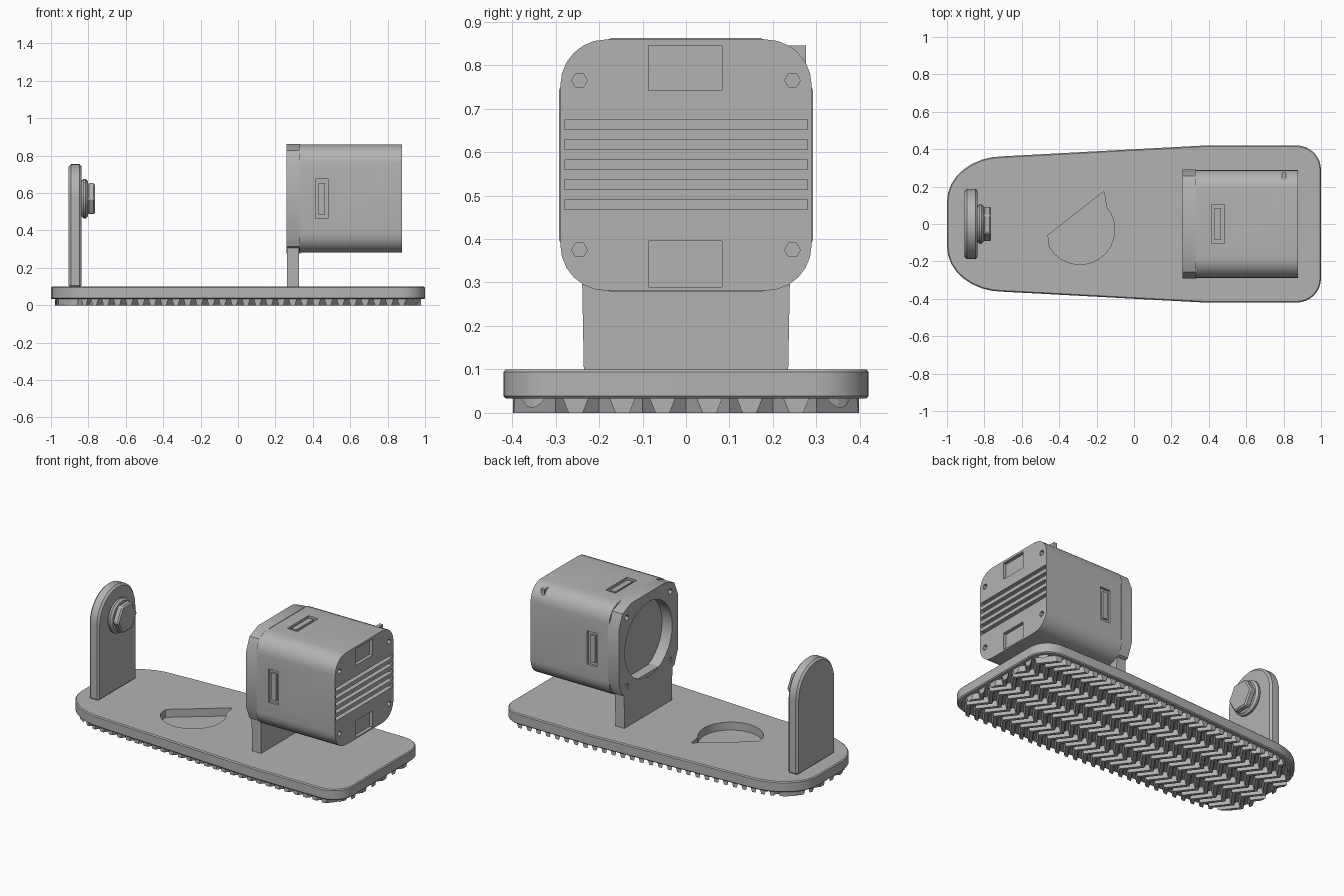
import bpy, bmesh
from math import sin, cos, pi, radians
from mathutils import Matrix, Vector

cube = bpy.data.objects.get("Cube")
if cube:
    bpy.data.objects.remove(cube, do_unlink=True)

grey = bpy.data.materials.new("plain grey")
grey.use_nodes = True
grey.diffuse_color = (0.45, 0.45, 0.45, 1)
grey.node_tree.nodes["Principled BSDF"].inputs["Base Color"].default_value = grey.diffuse_color


def finish(name, bm):
    bmesh.ops.recalc_face_normals(bm, faces=bm.faces)
    mesh = bpy.data.meshes.new(name)
    bm.to_mesh(mesh)
    bm.free()
    obj = bpy.data.objects.new(name, mesh)
    bpy.context.collection.objects.link(obj)
    mesh.materials.append(grey)
    return obj


def prism(name, outline, low, high, axis="z"):
    """Extrude an outline of (x, y) along z, or of (y, z) along x."""
    bm = bmesh.new()
    place = (lambda p, h: (p[0], p[1], h)) if axis == "z" else (lambda p, h: (h, p[0], p[1]))
    ends = [[bm.verts.new(place(p, h)) for p in outline] for h in (low, high)]
    for end in ends:
        bm.faces.new(end)
    n = len(outline)
    for i in range(n):
        j = (i + 1) % n
        bm.faces.new((ends[0][i], ends[0][j], ends[1][j], ends[1][i]))
    return finish(name, bm)


def box(name, x, y, z):
    return prism(name, [(x[0], y[0]), (x[1], y[0]), (x[1], y[1]), (x[0], y[1])], *z)


def arc(cx, cy, r, start, end, steps=8):
    angles = [radians(start + (end - start) * i / steps) for i in range(steps + 1)]
    return [(cx + r * cos(a), cy + r * sin(a)) for a in angles]


def circle(cx, cy, r, sides):
    return arc(cx, cy, r, 0, 360, sides)[:-1]


def modify(obj, kind, **settings):
    """Add a modifier and bake it into the mesh."""
    mod = obj.modifiers.new(kind.title(), kind)
    for key, value in settings.items():
        setattr(mod, key, value)
    graph = bpy.context.evaluated_depsgraph_get()
    mesh = bpy.data.meshes.new_from_object(obj.evaluated_get(graph))
    obj.modifiers.clear()
    obj.data = mesh


def boolean(obj, cutter, operation="DIFFERENCE"):
    modify(obj, "BOOLEAN", object=cutter, operation=operation, solver="EXACT")
    bpy.data.objects.remove(cutter, do_unlink=True)


def smooth(obj, angle=35):
    bpy.ops.object.select_all(action="DESELECT")
    obj.select_set(True)
    bpy.context.view_layer.objects.active = obj
    bpy.ops.object.shade_smooth_by_angle(angle=radians(angle))


def base_outline(inset=0.0):
    """Tapered foot: wide rounded corners at one end, a blunt nose at the other."""
    half = arc(0.87, 0.29, 0.13 - inset, 0, 90)
    half += [(0.38, 0.42 - inset), (-0.70, 0.362 - inset)]
    half += [(-0.70 - (0.30 - inset) * sin(a), 0.12 + (0.242 - inset) * cos(a))
             for a in [i * pi / 16 for i in range(1, 9)]]
    return half + [(x, -y) for x, y in reversed(half)]


# Base plate with a D-shaped pocket
base = prism("base_plate", base_outline(), 0.033, 0.1)
modify(base, "BEVEL", width=0.006, segments=1, limit_method="ANGLE", angle_limit=radians(60))
pocket = [(-0.46, -0.06), (-0.16, 0.175)] + arc(-0.29, -0.03, 0.187, 40, -150, 14)
boolean(base, prism("pocket_cutter", pocket, 0.05, 0.2))
smooth(base)

# Herringbone tread under the base
bm = bmesh.new()
pitch, swing, step = 0.065, 0.075, 0.1
for k in range(-17, 18):
    rows = []
    for j in range(-5, 6):
        x = k * pitch + (swing / 2 if j % 2 else -swing / 2)
        section = [(-0.024, 0.04), (0.024, 0.04), (0.012, 0.0), (-0.012, 0.0)]
        rows.append([bm.verts.new((x + dx, j * step, z)) for dx, z in section])
    for a, b in zip(rows, rows[1:]):
        for i in range(4):
            bm.faces.new((a[i], a[(i + 1) % 4], b[(i + 1) % 4], b[i]))
    bm.faces.new(rows[0])
    bm.faces.new(rows[-1])
tread = finish("sole_tread", bm)
boolean(tread, prism("tread_cutter", base_outline(0.022), -0.02, 0.036), "INTERSECT")

# Upright with a round top
upright = prism("support_upright",
                [(-0.188, 0.095), (0.188, 0.095)] + arc(0, 0.567, 0.188, 0, 180, 20),
                -0.905, -0.836, "x")
modify(upright, "BEVEL", width=0.012, segments=1, limit_method="ANGLE", angle_limit=radians(60))
smooth(upright)

# Bolt on the upright: washer and hexagonal head
washer = prism("bolt_washer", circle(0, 0.57, 0.106, 24), -0.838, -0.803, "x")
modify(washer, "BEVEL", width=0.012, segments=1, limit_method="ANGLE", angle_limit=radians(60))
smooth(washer)
head = prism("bolt_head", circle(0, 0.57, 0.096, 6), -0.805, -0.765, "x")
modify(head, "BEVEL", width=0.008, segments=1)

# Motor foot
prism("motor_foot", [(-0.235, 0.095), (0.235, 0.095), (0.24, 0.36), (-0.24, 0.36)],
      0.262, 0.325, "x")


def body_outline(half, corner, steps):
    inner = half - corner
    points = []
    for i, (sy, sz) in enumerate([(1, 1), (-1, 1), (-1, -1), (1, -1)]):
        points += arc(sy * inner, 0.57 + sz * inner, corner, 90 * i, 90 * i + 90, steps)
    return points


# Mounting ring with round opening
ring = prism("mounting_ring", body_outline(0.292, 0.12, 2), 0.26, 0.335, "x")
boolean(ring, prism("opening_cutter", circle(0, 0.57, 0.235, 32), 0.2, 0.4, "x"))
for y in (-0.215, 0.215):
    for z in (0.355, 0.785):
        boolean(ring, prism("screw_cutter", circle(y, z, 0.02, 6), 0.2, 0.3, "x"))
smooth(ring, 30)

# Motor body with rounded corners
body = prism("motor_body", body_outline(0.289, 0.105, 6), 0.33, 0.876, "x")

# Cooling slots across the end
for i in range(5):
    z = 0.468 + i * 0.046
    boolean(body, box("slot_cutter", (0.845, 0.95), (-0.279, 0.279), (z, z + 0.022)))

# Clip recesses on the end, screw holes in its corners
for low, high in ((0.742, 0.845), (0.29, 0.395)):
    boolean(body, box("clip_cutter", (0.855, 0.95), (-0.086, 0.083), (low, high)))
for y in (-0.245, 0.245):
    for z in (0.375, 0.765):
        boolean(body, prism("screw_cutter", circle(y, z, 0.018, 6), 0.84, 0.95, "x"))

# Shallow latch recesses on the four long sides
for i in range(4):
    cutter = box("latch_cutter", (0.415, 0.485), (-0.105, 0.105), (0.274, 0.35))
    cutter.data.transform(Matrix.Translation((0, 0, 0.57)) @ Matrix.Rotation(i * pi / 2, 4, "X"))
    boolean(body, cutter)
smooth(body, 30)

# Raised latches within the recesses, and a small key tab
for i, side in enumerate(("top", "front", "bottom", "back")):
    latch = box("latch_" + side, (0.43, 0.465), (-0.085, 0.085), (0.27, 0.286))
    latch.data.transform(Matrix.Translation((0, 0, 0.57)) @ Matrix.Rotation(-i * pi / 2, 4, "X"))
box("key_tab", (0.79, 0.812), (0.222, 0.276), (0.75, 0.845))
